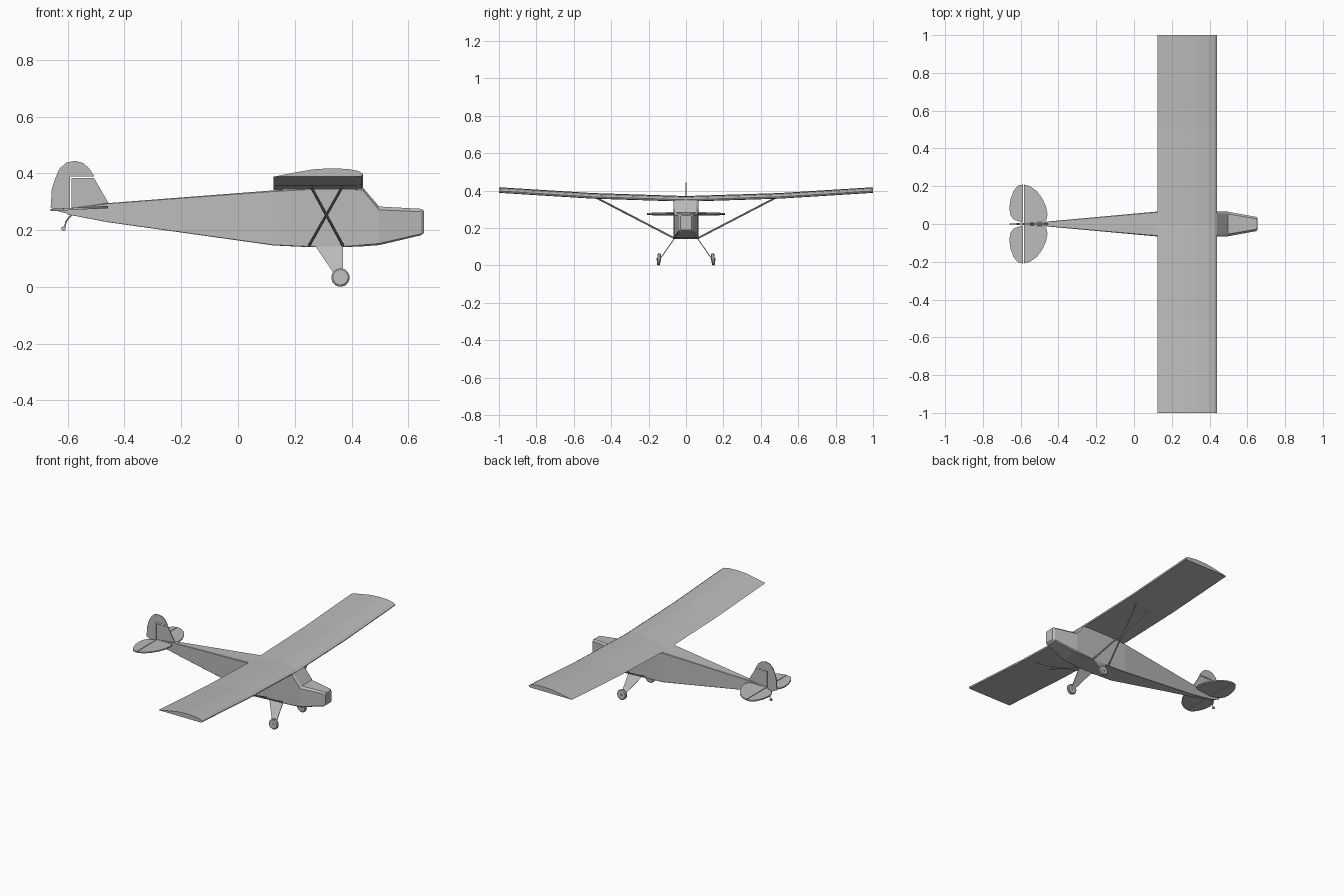
import bpy, bmesh, math
from mathutils import Vector, Matrix

cube = bpy.data.objects.get("Cube")
if cube:
    bpy.data.objects.remove(cube, do_unlink=True)

GREY = (0.5, 0.5, 0.5, 1)
grey = bpy.data.materials.new("plain grey")
grey.use_nodes = True
grey.diffuse_color = GREY
grey.node_tree.nodes["Principled BSDF"].inputs["Base Color"].default_value = GREY


def finish(name, bm, mirror=False, smooth=False):
    bmesh.ops.recalc_face_normals(bm, faces=bm.faces)
    mesh = bpy.data.meshes.new(name)
    bm.to_mesh(mesh)
    bm.free()
    mesh.materials.append(grey)
    obj = bpy.data.objects.new(name, mesh)
    bpy.context.collection.objects.link(obj)
    if mirror:
        mod = obj.modifiers.new("mirror", 'MIRROR')
        mod.use_axis = (False, True, False)
        mod.use_mirror_merge = False
    if smooth:
        bpy.ops.object.select_all(action='DESELECT')
        bpy.context.view_layer.objects.active = obj
        obj.select_set(True)
        bpy.ops.object.shade_smooth_by_angle(angle=math.radians(35))
    return obj


def loft(bm, rings):
    """Skin a row of equal rings and cap both ends."""
    rows = [[bm.verts.new(p) for p in ring] for ring in rings]
    n = len(rows[0])
    for a, b in zip(rows, rows[1:]):
        for i in range(n):
            j = (i + 1) % n
            bm.faces.new((a[i], a[j], b[j], b[i]))
    bm.faces.new(rows[0][::-1])
    bm.faces.new(rows[-1])


def rod(bm, start, end, radius, sides=8):
    a, b = Vector(start), Vector(end)
    turn = (b - a).to_track_quat('Z', 'Y').to_matrix().to_4x4()
    bmesh.ops.create_cone(bm, cap_ends=True, segments=sides, radius1=radius, radius2=radius,
                          depth=(b - a).length, matrix=Matrix.Translation((a + b) / 2) @ turn)


# Fuselage: x, bottom, top, half width, edge chamfer
stations = [
    (-0.60, 0.255, 0.275, 0.003, 0.001),
    (-0.46, 0.228, 0.295, 0.013, 0.002),
    (0.125, 0.146, 0.34, 0.066, 0.004),
    (0.25, 0.14, 0.348, 0.066, 0.005),
    (0.375, 0.14, 0.35, 0.066, 0.005),
    (0.44, 0.143, 0.35, 0.066, 0.01),
    (0.497, 0.147, 0.283, 0.065, 0.012),
    (0.645, 0.182, 0.275, 0.038, 0.01),
    (0.655, 0.19, 0.268, 0.03, 0.008),
]
bm = bmesh.new()
loft(bm, [[(x, -w, b + c / 2), (x, -w + c / 2, b), (x, w - c / 2, b), (x, w, b + c / 2),
           (x, w, t - c), (x, w - c, t), (x, -w + c, t), (x, -w, t - c)]
          for x, b, t, w, c in stations])
finish("fuselage", bm)

# Wing: one airfoil swept through five stations with rising tips
airfoil = [(0.125, 0), (0.2, 0.015), (0.265, 0.026), (0.33, 0.03), (0.39, 0.027),
           (0.425, 0.02), (0.44, 0.01), (0.436, 0.002), (0.41, 0)]
bm = bmesh.new()
loft(bm, [[(x, y, z + rise) for x, z in airfoil]
          for y, rise in ((-1, 0.388), (-0.5, 0.357), (0, 0.341), (0.5, 0.357), (1, 0.388))])
finish("wing", bm)

# Crossed wing struts
bm = bmesh.new()
rod(bm, (0.25, 0.062, 0.145), (0.37, 0.47, 0.357), 0.005)
rod(bm, (0.37, 0.062, 0.145), (0.255, 0.47, 0.357), 0.005)
finish("wing_struts", bm, mirror=True)

# Tapered landing gear legs
bm = bmesh.new()
loft(bm, [[(a, y - 0.003, z), (b, y - 0.003, z), (b, y + 0.003, z), (a, y + 0.003, z)]
          for a, b, y, z in ((0.27, 0.37, 0.06, 0.147), (0.346, 0.371, 0.138, 0.035))])
finish("gear_legs", bm, mirror=True)

# Wheels: rounded tyre section turned about a slightly tilted axle
bm = bmesh.new()
tyre = [(-0.009, 0.02), (-0.009, 0.027), (-0.005, 0.032), (0.005, 0.032), (0.009, 0.027),
        (0.009, 0.02)]
hub = Matrix.Translation((0.361, 0.145, 0.033)) @ Matrix.Rotation(math.radians(5), 4, 'X')
SIDES = 24
loft(bm, [[hub @ Vector((r * math.cos(i * math.tau / SIDES), y, r * math.sin(i * math.tau / SIDES)))
           for i in range(SIDES)] for y, r in tyre])
finish("main_wheels", bm, mirror=True, smooth=True)
bm = bmesh.new()
rod(bm, (0.361, 0.133, 0.033), (0.361, 0.157, 0.033), 0.006)
finish("axles", bm, mirror=True)


# Upright tail plates
def upright(name, outline, half):
    bm = bmesh.new()
    loft(bm, [[(x, y, z) for x, z in outline] for y in (-half, half)])
    finish(name, bm)


upright("fin", [(-0.587, 0.262), (-0.587, 0.383), (-0.507, 0.383), (-0.455, 0.293),
                (-0.46, 0.27)], 0.003)
upright("rudder", [(-0.592, 0.256), (-0.63, 0.265), (-0.66, 0.28), (-0.656, 0.345),
                   (-0.645, 0.38), (-0.63, 0.415), (-0.605, 0.438), (-0.573, 0.444),
                   (-0.545, 0.436), (-0.525, 0.418), (-0.506, 0.389), (-0.592, 0.389)], 0.003)


# Level tail plates, rising a little toward the nose
def level(name, outline):
    bm = bmesh.new()
    loft(bm, [[(x, y, 0.304 + 0.05 * x + dz) for x, y in outline] for dz in (-0.004, 0.004)])
    finish(name, bm, mirror=True)


level("stabiliser", [(-0.583, 0.002), (-0.583, 0.209), (-0.55, 0.2), (-0.515, 0.175),
                     (-0.485, 0.135), (-0.465, 0.09), (-0.458, 0.05), (-0.464, 0.022),
                     (-0.49, 0.008)])
level("elevator", [(-0.587, 0.006), (-0.587, 0.209), (-0.615, 0.203), (-0.638, 0.175),
                   (-0.654, 0.13), (-0.66, 0.085), (-0.655, 0.05), (-0.638, 0.024)])

# Bent tail spring and small tail wheel
bm = bmesh.new()
bend = [(-0.575, 0, 0.262), (-0.595, 0, 0.245), (-0.606, 0, 0.23), (-0.612, 0, 0.205)]
for a, b in zip(bend, bend[1:]):
    rod(bm, a, b, 0.0025, 6)
finish("tail_spring", bm)
bm = bmesh.new()
rod(bm, (-0.615, -0.004, 0.205), (-0.615, 0.004, 0.205), 0.008, 16)
finish("tail_wheel", bm, smooth=True)
